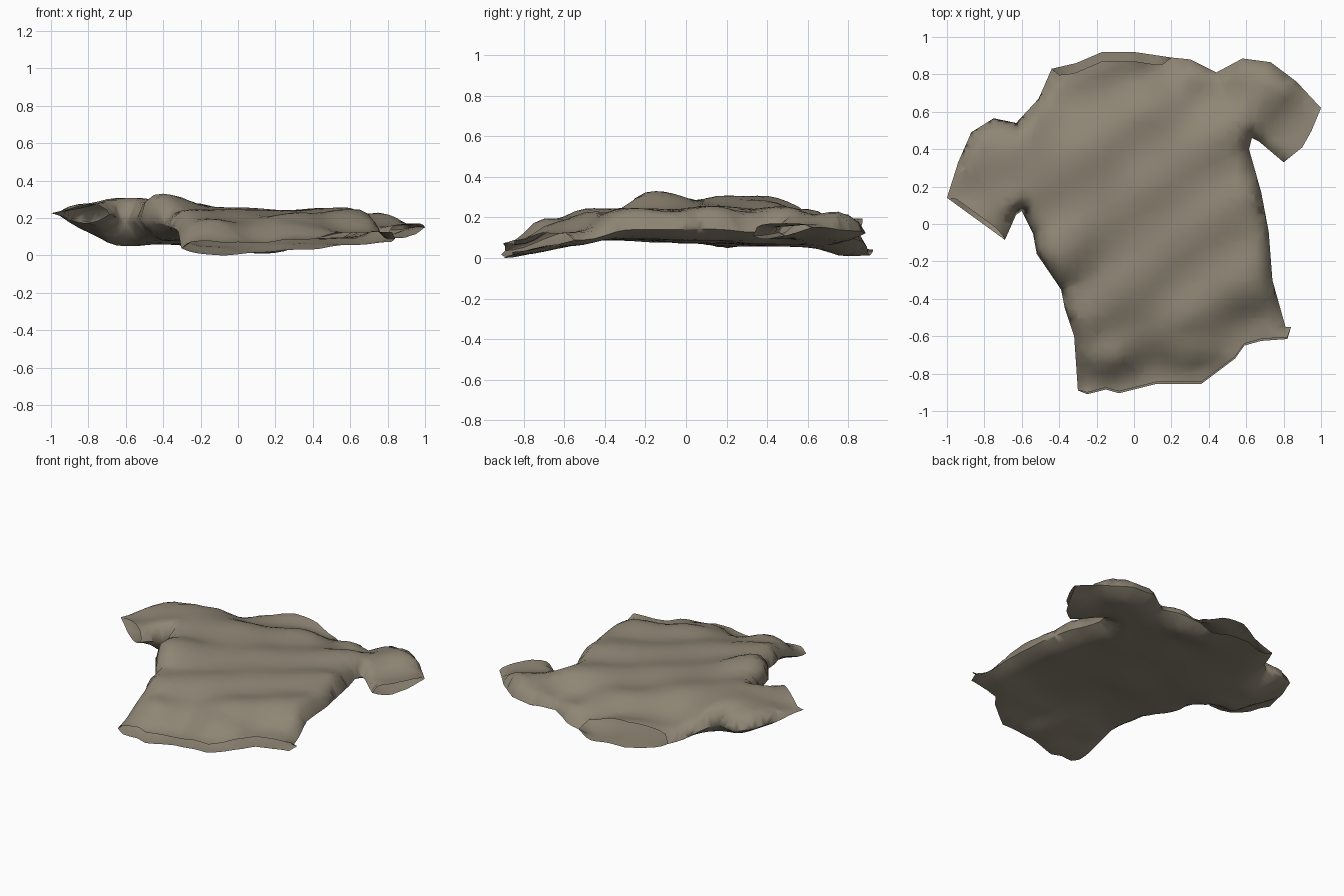
import bpy, bmesh, math
from mathutils import Vector
from mathutils.geometry import intersect_point_line

cube = bpy.data.objects.get("Cube")
if cube:
    bpy.data.objects.remove(cube, do_unlink=True)

# Flat pattern of the garment, counterclockwise; each piece starts where the last ends
pattern = {
    "hem": [(-.3, -.89), (-.25, -.91), (-.15, -.885), (-.08, -.905), (.12, -.855), (.36, -.855),
            (.54, -.72), (.59, -.65), (.68, -.625), (.82, -.615)],
    "left_side": [(.84, -.55), (.81, -.55), (.74, -.3), (.72, -.04), (.68, .17), (.615, .4),
                  (.63, .46), (.67, .44)],
    "left_cuff": [(.8, .33), (.9, .41), (.95, .5)],
    "left_shoulder": [(1, .62), (.87, .76), (.73, .865), (.58, .885), (.44, .81), (.3, .88)],
    "neck": [(.2, .89), (0, .92), (-.17, .92), (-.31, .86)],
    "right_shoulder": [(-.44, .83), (-.51, .67), (-.63, .54), (-.75, .565), (-.87, .49), (-.94, .33)],
    "right_cuff": [(-1, .14)],
    "right_side": [(-.69, -.085), (-.63, .05), (-.6, .07), (-.54, -.05), (-.52, -.16),
                   (-.39, -.35), (-.37, -.45), (-.32, -.6)],
}

# Draped heights: x, y, upper layer, lower layer
sleeve_drape = [
    (-1, .14, .24, .22), (-.85, .05, .265, .18), (-.69, -.07, .27, .18), (-.64, .36, .32, .07),
    (-.85, .4, .27, .14), (-.74, .54, .25, .11), (-.62, .14, .3, .05),
    (.6, .82, .21, .08), (.76, .77, .225, .09), (.95, .62, .18, .14), (.82, .4, .16, .09),
    (.92, .5, .17, .115),
]
body_drape = [
    (-.45, -.15, .325, .08), (-.3, .3, .28, .06), (-.42, .78, .16, .06),
    (-.1, .87, .19, .045), (.18, .85, .14, .005), (.42, .77, .16, .06), (.1, .55, .24, .06),
    (.5, .45, .25, .07), (.6, .1, .25, .09), (0, .05, .25, .075), (.6, -.3, .24, .1),
    (0, -.3, .24, .1), (-.25, -.45, .24, .09), (.3, -.45, .225, .1), (-.15, -.7, .2, .05),
    (.3, -.65, .18, .07), (-.25, -.88, .08, .01), (-.08, -.88, .075, .005), (.12, -.84, .07, .02),
    (.36, -.83, .09, .035), (.62, -.63, .125, .06), (.8, -.58, .13, .07),
]
drape = sleeve_drape + body_drape

outline = [Vector((x, y, 0)) for piece in pattern.values() for x, y in piece]
edges = {}
start = 0
for name, piece in pattern.items():
    ends = range(start, start + len(piece))
    edges[name] = [(outline[i], outline[(i + 1) % len(outline)]) for i in ends]
    start += len(piece)
openings = ("hem", "neck", "left_cuff", "right_cuff")
seams = [edge for name in edges if name not in openings for edge in edges[name]]


def distance(point, segments):
    """Shortest distance from a point to a set of segments."""
    best = math.inf
    for a, b in segments:
        t = intersect_point_line(point, a, b)[1]
        best = min(best, (point - a.lerp(b, min(max(t, 0), 1))).length)
    return best


def blend(px, py, heights):
    """Smoothly blend the upper and lower sample heights at a point."""
    total = upper = lower = 0
    for (x, y, _, _), (high, low) in zip(drape, heights):
        weight = 1 / ((px - x) ** 2 + (py - y) ** 2 + .015) ** 2
        total += weight
        upper += weight * high
        lower += weight * low
    return upper / total, lower / total


# Adjust the blended heights until the cloth passes through every sample
heights = [(high, low) for _, _, high, low in drape]
for _ in range(12):
    reached = [blend(x, y, heights) for x, y, _, _ in drape]
    heights = [(h + .8 * (s[2] - r[0]), l + .8 * (s[3] - r[1]))
               for (h, l), s, r in zip(heights, drape, reached)]


def drape_vertex(vert, is_upper):
    """Lift a flat pattern vertex onto the upper or lower cloth layer."""
    point = vert.co.copy()
    gap = distance(point, seams)
    if gap < .0005:
        gap = 0
    upper, lower = blend(point.x, point.y, heights)
    upper = max(upper, lower + .01)
    seam_height = lower + (upper - lower) * (.42 - .08 * point.x)
    if is_upper:
        # Diagonal folds, fading toward the hem
        fade = min(distance(point, edges["hem"]) / .3, 1)
        across = .8 * point.y - .6 * point.x
        upper += .01 * fade * math.cos(math.tau * (across - .12) / .35)
        # Round shoulder of cloth beside the seams
        puff = math.sqrt(1 - (1 - min(gap / .09, 1)) ** 2)
        vert.co.z = seam_height + puff * (upper - seam_height)
        # The upper layer is cut lower at the neck and slightly short at hem and cuff
        for name, pull in (("neck", -.05), ("hem", .01), ("right_cuff", .03)):
            near = max(0, 1 - distance(point, edges[name]) / .16)
            vert.co.y += pull * near * puff
    else:
        # Underside slopes gently down from the seams
        reach = min(gap / .15, 1)
        vert.co.z = seam_height + reach * (2 - reach) * (lower - seam_height)


# Cloth sheet: pattern face with narrow seam bands, cut into a regular grid
bm = bmesh.new()
bm.faces.new([bm.verts.new(p) for p in outline])
for width in (.01, .02):
    inner = max(bm.faces, key=lambda f: f.calc_area())
    bmesh.ops.inset_region(bm, faces=[inner], thickness=width, use_even_offset=False)
bmesh.ops.triangulate(bm, faces=bm.faces[:])
for axis in (Vector((1, 0, 0)), Vector((0, 1, 0))):
    for step in range(-20, 21):
        bmesh.ops.bisect_plane(bm, geom=bm.verts[:] + bm.edges[:] + bm.faces[:], dist=.002,
                               plane_co=axis * step * .05, plane_no=axis)
bmesh.ops.triangulate(bm, faces=[f for f in bm.faces if len(f.verts) > 4])

# Two layers joined along the seams, open at hem, neck and cuffs
upper_verts = bm.verts[:]
copy = bmesh.ops.duplicate(bm, geom=bm.verts[:] + bm.edges[:] + bm.faces[:])["geom"]
lower_verts = [g for g in copy if isinstance(g, bmesh.types.BMVert)]
lower_faces = [g for g in copy if isinstance(g, bmesh.types.BMFace)]
bmesh.ops.reverse_faces(bm, faces=lower_faces)
for vert in upper_verts:
    drape_vertex(vert, True)
for vert in lower_verts:
    drape_vertex(vert, False)
bmesh.ops.remove_doubles(bm, verts=bm.verts[:], dist=.0005)

# Rest the garment on the ground
base = min(v.co.z for v in bm.verts)
for vert in bm.verts:
    vert.co.z -= base

mesh = bpy.data.meshes.new("shirt")
bm.to_mesh(mesh)
bm.free()
shirt = bpy.data.objects.new("shirt", mesh)
bpy.context.collection.objects.link(shirt)

# Cloth colour
color = (.27, .235, .175, 1)
cloth = bpy.data.materials.new("taupe cloth")
cloth.use_nodes = True
cloth.diffuse_color = color
cloth.node_tree.nodes["Principled BSDF"].inputs["Base Color"].default_value = color
mesh.materials.append(cloth)

bpy.context.view_layer.objects.active = shirt
shirt.select_set(True)
bpy.ops.object.shade_smooth_by_angle(angle=math.radians(70))
